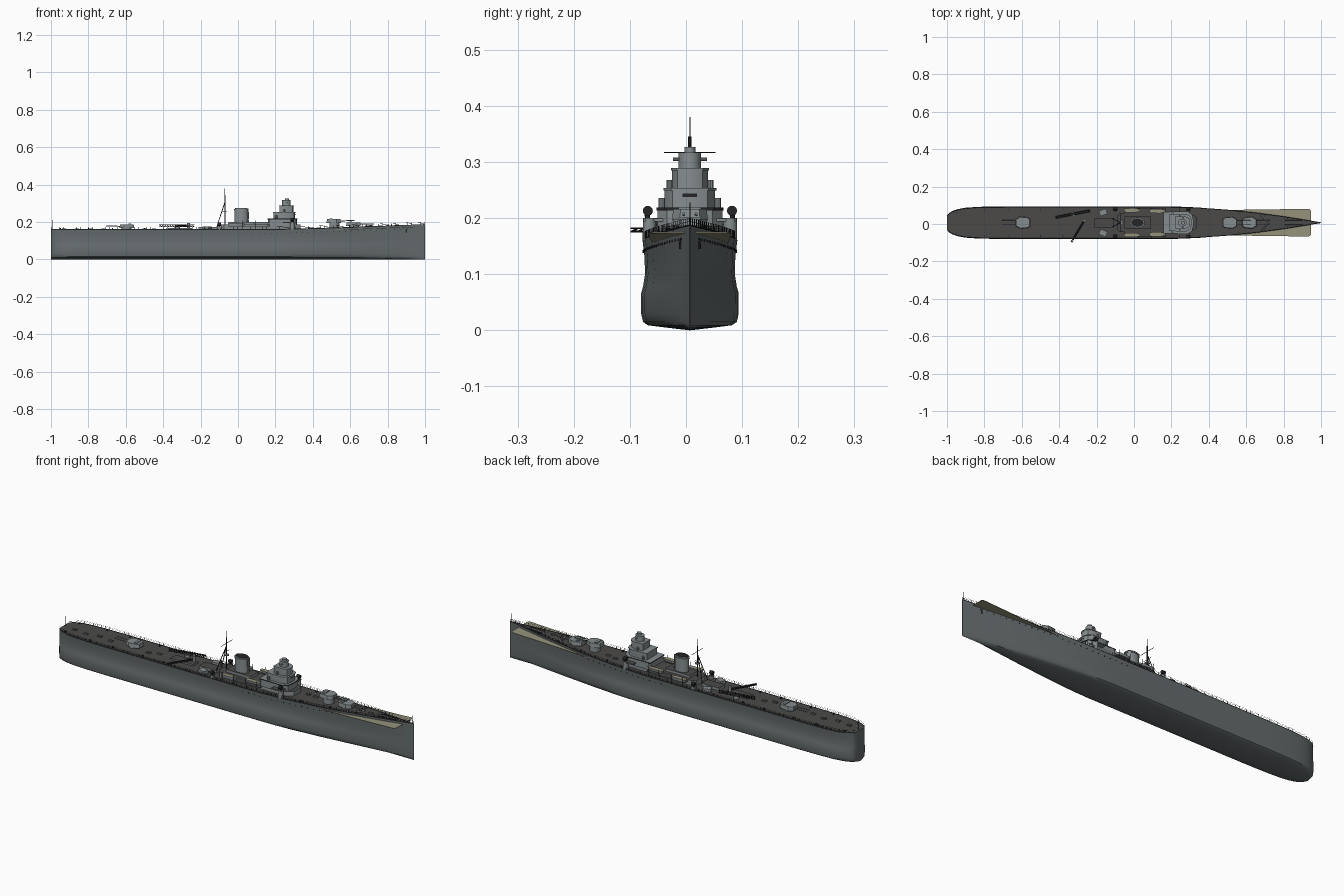
import bpy, bmesh, math, random
from mathutils import Vector

cube = bpy.data.objects.get("Cube")
if cube:
    bpy.data.objects.remove(cube)

CY = 0.007  # the ship's centreline


def material(name, r, g, b):
    m = bpy.data.materials.new(name)
    m.use_nodes = True
    m.diffuse_color = (r, g, b, 1)
    m.node_tree.nodes["Principled BSDF"].inputs["Base Color"].default_value = (r, g, b, 1)
    return m


HULL = material("hull grey", .13, .15, .155)
LIGHT = material("upperworks grey", .24, .27, .28)
DECK = material("dark deck", .07, .068, .066)
BLACK = material("black fittings", .018, .018, .02)
TAN = material("tan planking", .30, .29, .20)


def finish(name, bm, mats, angle=0.6):
    bmesh.ops.recalc_face_normals(bm, faces=bm.faces)
    me = bpy.data.meshes.new(name)
    bm.to_mesh(me)
    bm.free()
    for m in mats:
        me.materials.append(m)
    me.shade_smooth()
    me.set_sharp_from_angle(angle=angle)
    ob = bpy.data.objects.new(name, me)
    ob.location.y = CY
    bpy.context.collection.objects.link(ob)
    return ob


def prism(name, outline, z0, z1, mat, top=None, taper=1.0, at=(0, 0), turn=0):
    """Extrude a plan outline upward; the upper face may have its own colour."""
    bm = bmesh.new()
    c, s = math.cos(turn), math.sin(turn)
    rings = []
    for z, k in ((z0, 1), (z1, taper)):
        rings.append([bm.verts.new((at[0] + k * (x * c - y * s), at[1] + k * (x * s + y * c), z))
                      for x, y in outline])
    bm.faces.new(rings[0])
    bm.faces.new(rings[1]).material_index = 1
    n = len(outline)
    for i in range(n):
        j = (i + 1) % n
        bm.faces.new((rings[0][i], rings[0][j], rings[1][j], rings[1][i]))
    return finish(name, bm, [mat, top or mat])


def mirrored(half):
    return half + [(x, -y) for x, y in reversed(half)]


def box(name, x, y, lx, ly, z0, z1, mat, top=None, turn=0):
    a, b = lx / 2, ly / 2
    return prism(name, mirrored([(-a, b), (a, b)]), z0, z1, mat, top, at=(x, y), turn=turn)


def drum(name, x, y, rx, ry, z0, z1, mat, top=None, sides=20, taper=1.0):
    ring = [(rx * math.cos(math.tau * i / sides), ry * math.sin(math.tau * i / sides))
            for i in range(sides)]
    return prism(name, ring, z0, z1, mat, top, taper, (x, y))


def rods(name, segments, mat, sides=5):
    bm = bmesh.new()
    for p, q, r in segments:
        p, q = Vector(p), Vector(q)
        d = q - p
        rot = d.to_track_quat('Z', 'Y').to_matrix().to_4x4()
        rot.translation = (p + q) / 2
        bmesh.ops.create_cone(bm, cap_ends=True, segments=sides, radius1=r, radius2=r,
                              depth=d.length, matrix=rot)
    return finish(name, bm, [mat])


# Hull: plan half-breadths lofted through one section shape
PLAN = [(-1, .038), (-.99, .051), (-.97, .063), (-.94, .073), (-.9, .08), (-.83, .085), (-.7, .087),
        (.2, .087), (.35, .082), (.5, .071), (.65, .055), (.8, .034), (.92, .014), (1, .0006)]
SECTION = [(.5, .005), (.86, .009), (.96, .015), (1, .03), (1, .066), (.96, .078), (.92, .1), (.93, .13)]


def beam(x):
    for (a, ya), (b, yb) in zip(PLAN, PLAN[1:]):
        if x <= b:
            return ya + (yb - ya) * (x - a) / (b - a)
    return PLAN[-1][1]


def sheer(x):
    return .16 + .027 * max(0, (x - .1) / .9) ** 1.4


stations = sorted({x for x, _ in PLAN} | {-.3, 0, .1, .27, .42, .58, .72, .86, .96})
bm = bmesh.new()
rings = []
for x in stations:
    t = max(0, (x - .3) / .7)
    half = [(beam(x) * f * (1 - .3 * t * (1 - z / .16)), z) for f, z in SECTION]
    half.append((beam(x) * .97, sheer(x)))
    pts = [(0, 0)] + half + [(-y, z) for y, z in reversed(half)]
    rings.append([bm.verts.new((x, y, z)) for y, z in pts])
n = len(rings[0])
edge = len(SECTION) + 1
for a, b in zip(rings, rings[1:]):
    for i in range(n):
        f = bm.faces.new((a[i], a[(i + 1) % n], b[(i + 1) % n], b[i]))
        f.material_index = 1 if i == edge else 0
bm.faces.new(rings[0])
bm.faces.new(rings[-1])
finish("hull", bm, [HULL, DECK], 0.7)

# Flat planked forecastle plate that shows past the narrowing bow
bm = bmesh.new()
plate = [[bm.verts.new((x, y, z + dz)) for x, y, z in
          ((.5, -.068, .156), (.935, -.074, .172), (.945, -.066, .173),
           (.945, .066, .173), (.935, .074, .172), (.5, .068, .156))] for dz in (0, .002)]
bm.faces.new(plate[0])
bm.faces.new(plate[1])
for i in range(6):
    j = (i + 1) % 6
    bm.faces.new((plate[0][i], plate[0][j], plate[1][j], plate[1][i]))
finish("forecastle_plate", bm, [TAN])

# Guard rails, rubbing strake and portholes
posts, wires, ports = [], [], []
for s in (-1, 1):
    path = [(x, s * beam(x) * .96, sheer(x)) for x in [-.998 + i * 1.994 / 90 for i in range(91)]]
    for p in path:
        posts.append((p, (p[0], p[1], p[2] + .013), .0007))
    for a, b in zip(path, path[1:]):
        for h in (.007, .013):
            wires.append(((a[0], a[1], a[2] + h), (b[0], b[1], b[2] + h), .0004))
        wires.append((a, b, .0016))
    for i in range(26):
        x = .08 + i * .033
        y = s * beam(x) * .955
        z = sheer(x) - .02
        ports.append(((x, y - s * .003, z), (x, y + s * .0012, z), .0022))
rods("rail_posts", posts, BLACK, 4)
rods("rail_wires", wires, BLACK, 3)
rods("portholes", ports, BLACK, 8)
rods("flagstaffs", [((.992, 0, .18), (.992, 0, .228), .001), ((-.99, 0, .16), (-.99, 0, .212), .001)], BLACK)

# Main gun turrets: house, roof hood, barbette and barrels
HOUSE = mirrored([(-.042, .018), (-.03, .028), (.012, .032), (.036, .018)])
for label, x, z, way in (("forward", .62, .178, 1), ("raised", .515, .196, 1), ("aft", -.597, .167, -1)):
    turn = 0 if way > 0 else math.pi
    drum(label + "_barbette", x, 0, .027, .027, .155, z, LIGHT)
    prism(label + "_turret", HOUSE, z, z + .02, LIGHT, taper=.93, at=(x, 0), turn=turn)
    box(label + "_turret_hood", x - way * .018, 0, .014, .04, z + .019, z + .024, LIGHT)
    rods(label + "_gun_barrels", [((x + way * .025, y, z + .01), (x + way * .108, y, z + .012), .0026)
                                  for y in (-.011, .011)], LIGHT, 8)

# Midships deckhouse
prism("deckhouse", mirrored([(-.09, .035), (-.075, .05), (.3, .05), (.335, .03)]), .158, .186, LIGHT, DECK)
box("funnel_base", .02, 0, .14, .066, .186, .199, LIGHT, DECK)
box("after_house", -.16, 0, .1, .05, .158, .174, LIGHT, DECK)
box("low_after_deckhouse", -.31, 0, .13, .045, .158, .167, LIGHT, DECK)

# Funnel with rim and dark opening
drum("funnel", .018, 0, .037, .026, .195, .268, LIGHT, sides=28, taper=.97)
drum("funnel_rim", .018, 0, .039, .028, .264, .27, LIGHT, sides=28)
drum("funnel_mouth", .018, 0, .033, .022, .268, .276, LIGHT, BLACK, sides=28)
rods("funnel_pipes", [((.057, y, .195), (.055, y, .272), .002) for y in (-.008, .008)], LIGHT)

# Bridge tower in stepped tiers
for name, x0, x1, w, z0, z1 in (("bridge_base", .16, .315, .058, .18, .217),
                                ("bridge_lower_tier", .19, .306, .045, .217, .252),
                                ("bridge_middle_tier", .222, .298, .032, .252, .288)):
    prism(name, mirrored([(x0, w * .9), (x0 + .008, w), (x1 - .028, w), (x1 - .006, w * .7), (x1, w * .3)]),
          z0, z1, LIGHT)
    prism(name + "_cap", mirrored([(x0 - .002, w), (x1 - .026, w + .002), (x1 - .004, w * .74), (x1 + .002, w * .3)]),
          z1 - .003, z1 + .0015, BLACK if w > .05 else LIGHT, LIGHT)
drum("director_tower", .258, 0, .023, .02, .288, .317, LIGHT)
drum("director_top", .262, 0, .012, .01, .317, .327, LIGHT)
rods("rangefinder", [((.262, -.03, .305), (.262, .03, .305), .003)], LIGHT, 8)
box("bridge_wings", .27, 0, .06, .165, .194, .199, LIGHT, DECK)
box("bridge_windows", .3055, 0, .002, .026, .238, .244, BLACK)

# Paired fittings: wing directors, gun tubs, boats and lockers
boat = mirrored([(-.04, .006), (-.03, .01), (.015, .011), (.034, .006), (.042, .001)])
for s, side in ((1, "left"), (-1, "right")):
    for i, x in enumerate((.29, -.1)):
        z = .2 if i == 0 else .175
        drum(f"{side}_gun_tub_{i}", x, s * .072, .013, .012, .16, z, LIGHT, DECK)
        rods(f"{side}_light_gun_{i}", [((x - .009, s * .075, z + .013), (x + .009, s * .075, z + .013), .009),
                                       ((x, s * .075, z), (x, s * .075, z + .013), .004)], BLACK, 12)
    prism(f"{side}_fore_boat", boat, .188, .2, LIGHT, TAN, 1.08, (.125, s * .062))
    prism(f"{side}_aft_boat", boat, .18, .192, LIGHT, TAN, 1.08, (-.01, s * .066))
    box(f"{side}_boat_shelf", .06, s * .06, .22, .03, .176, .18, LIGHT, DECK)
    box(f"{side}_locker", -.165, s * .055, .04, .03, .158, .176, LIGHT, turn=s * .35)
    drum(f"{side}_searchlight", .205, s * .05, .006, .006, .217, .236, LIGHT, sides=10)
    drum(f"{side}_lookout", .245, s * .037, .005, .005, .252, .268, LIGHT, sides=10)
    rods(f"{side}_boat_davits", [((x, s * .076, .16), (x, s * .08, .208), .0012)
                                 for x in (-.04, .025, .095, .155)], BLACK)

# Tripod mast with yards
rods("tripod_mast", [((-.07, 0, .16), (-.07, 0, .345), .003), ((-.07, 0, .34), (-.07, 0, .38), .001),
                     ((-.118, .024, .16), (-.072, 0, .3), .002), ((-.118, -.024, .16), (-.072, 0, .3), .002)], BLACK, 8)
rods("mast_yards", [((-.07, -.046, .317), (-.07, .046, .317), .0012),
                    ((-.07, -.025, .275), (-.07, .025, .275), .001)], BLACK)
drum("mast_platform", -.07, 0, .012, .012, .255, .259, LIGHT, sides=12)

# Catapult and slewed crane boom, both lattice girders
def girder(name, p, q, w, steps):
    p, q = Vector(p), Vector(q)
    side = (q - p).normalized().cross(Vector((0, 0, 1))) * w
    up = Vector((0, 0, w))
    chords = (side + up, side - up, -side + up, -side - up)
    seg = [(p + c, q + c, .0016) for c in chords]
    for i in range(steps):
        a, b = p.lerp(q, i / steps), p.lerp(q, (i + 1) / steps)
        seg += [(a + chords[k], b + chords[m], .001) for k, m in ((0, 1), (2, 3), (0, 2))]
    rods(name, seg, BLACK, 4)


girder("catapult", (-.42, .028, .18), (-.235, .064, .18), .005, 14)
drum("catapult_pivot", -.325, .045, .014, .014, .158, .175, LIGHT)
girder("crane_boom", (-.265, .012, .178), (-.335, -.104, .179), .003, 10)
drum("crane_post", -.265, .012, .008, .008, .16, .195, LIGHT, sides=12)

# Deck fittings: hatches, bollards, capstans, breakwater and anchor chains
random.seed(4)
for i, x in enumerate((-.93, -.86, -.79, -.72, -.5, -.45, .385, .43, .7, .76)):
    y = random.uniform(-.3, .3) * beam(x)
    box(f"hatch_{i}", x, y, .022, .014, sheer(x) - .004, sheer(x) + .005, LIGHT if i % 2 else HULL, DECK)
bollards = [((x, s * beam(x) * .82 + dy, sheer(x) - .003), (x, s * beam(x) * .82 + dy, sheer(x) + .007), .0025)
            for x in (-.95, -.8, -.67, -.5, -.38, .4, .56, .7, .82) for s in (-1, 1) for dy in (-.003, .003)]
rods("bollards", bollards, BLACK, 8)
for s in (1, -1):
    drum("capstan", .8, s * .012, .006, .006, .175, sheer(.8) + .009, LIGHT, sides=12)
    rods("anchor_chain", [((.8, s * .012, sheer(.8) + .001), (.9, s * .012, sheer(.9) + .001), .0014)], BLACK)
    rods("anchor", [((.9, s * .0165, .164), (.9, s * .0175, .145), .0022)], BLACK, 6)
    rods("breakwater", [((.72, 0, sheer(.72) + .003), (.68, s * .04, sheer(.68) + .003), .004)], LIGHT, 4)
